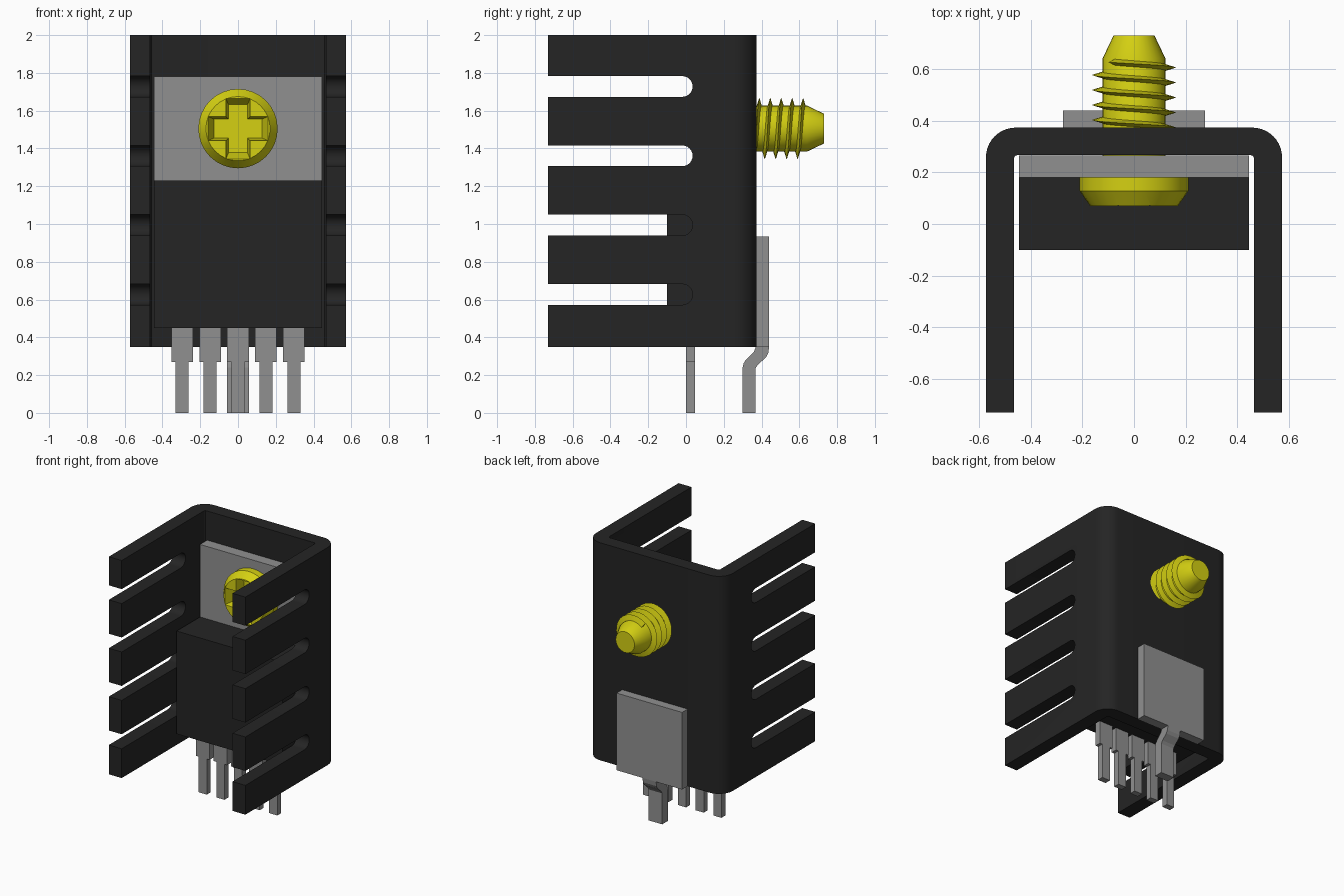
import bpy, bmesh
from math import sin, cos, pi, radians

if "Cube" in bpy.data.objects:
    bpy.data.objects.remove(bpy.data.objects["Cube"])


def material(name, rgb):
    m = bpy.data.materials.new(name)
    m.use_nodes = True
    m.diffuse_color = (*rgb, 1)
    m.node_tree.nodes["Principled BSDF"].inputs["Base Color"].default_value = (*rgb, 1)
    return m


BLACK = material("anodised black", (0.018, 0.018, 0.018))
GREY = material("tinned grey", (0.28, 0.28, 0.28))
YELLOW = material("yellow brass", (0.66, 0.63, 0.006))


def finish(name, bm, mat, smooth=False):
    bmesh.ops.recalc_face_normals(bm, faces=bm.faces)
    mesh = bpy.data.meshes.new(name)
    bm.to_mesh(mesh)
    bm.free()
    ob = bpy.data.objects.new(name, mesh)
    bpy.context.collection.objects.link(ob)
    mesh.materials.append(mat)
    if smooth:
        shade(ob)
    return ob


def shade(ob):
    bpy.ops.object.select_all(action='DESELECT')
    ob.select_set(True)
    bpy.context.view_layer.objects.active = ob
    bpy.ops.object.shade_smooth_by_angle(angle=radians(30))


def loft(name, rings, mat, smooth=False):
    """Skin closed rings of equal length and cap both ends."""
    bm = bmesh.new()
    rows = [[bm.verts.new(p) for p in ring] for ring in rings]
    n = len(rows[0])
    for a, b in zip(rows, rows[1:]):
        for i in range(n):
            j = (i + 1) % n
            bm.faces.new((a[i], a[j], b[j], b[i]))
    bm.faces.new(rows[0])
    bm.faces.new(rows[-1])
    return finish(name, bm, mat, smooth)


def prism(name, pts, axis, lo, hi, mat, smooth=False):
    """Extrude a 2D outline along x (y,z points), y (x,z) or z (x,y)."""
    place = {'x': lambda u, v, w: (w, u, v),
             'y': lambda u, v, w: (u, w, v),
             'z': lambda u, v, w: (u, v, w)}[axis]
    return loft(name, [[place(u, v, w) for u, v in pts] for w in (lo, hi)], mat, smooth)


def box(name, x0, x1, y0, y1, z0, z1, mat):
    return prism(name, [(x0, y0), (x1, y0), (x1, y1), (x0, y1)], 'z', z0, z1, mat)


def arc(cx, cy, r, a0, a1, n):
    return [(cx + r * cos(radians(a0 + (a1 - a0) * i / n)),
             cy + r * sin(radians(a0 + (a1 - a0) * i / n))) for i in range(n + 1)]


def cut(ob, cutter):
    mod = ob.modifiers.new("cut", 'BOOLEAN')
    mod.operation = 'DIFFERENCE'
    mod.solver = 'EXACT'
    mod.object = cutter
    bpy.context.view_layer.objects.active = ob
    bpy.ops.object.modifier_apply(modifier=mod.name)
    bpy.data.objects.remove(cutter)


# U-shaped heatsink with rounded back corners
outline = [(0.573, -0.73)] + arc(0.458, 0.258, 0.115, 0, 90, 10)
outline += arc(-0.458, 0.258, 0.115, 90, 180, 10) + [(-0.573, -0.73), (-0.465, -0.73)]
outline += arc(-0.45, 0.252, 0.015, 180, 90, 3) + arc(0.45, 0.252, 0.015, 90, 0, 3)
outline += [(0.465, -0.73)]
heatsink = prism("heatsink", outline, 'z', 0.35, 2.0, BLACK)

# Round-ended slots that separate the fingers
for i in range(4):
    z = 0.627 + 0.367 * i
    slot = [(-0.9, z - 0.055)] + arc(-0.02, z, 0.055, -90, 90, 12) + [(-0.9, z + 0.055)]
    cut(heatsink, prism("slot_cutter", slot, 'x', -0.8, 0.8, BLACK))
shade(heatsink)

# Component: moulded body and metal mounting tab
box("component_body", -0.445, 0.445, -0.10, 0.265, 0.45, 1.23, BLACK)
box("mounting_tab", -0.445, 0.445, 0.18, 0.265, 1.23, 1.78, GREY)

# Five stepped pins
for i in range(5):
    x = 0.148 * (i - 2)
    pin = [(-0.034, 0), (0.034, 0), (0.034, 0.27), (0.057, 0.27),
           (0.057, 0.46), (-0.057, 0.46), (-0.057, 0.27), (-0.034, 0.27)]
    prism(f"pin_{i + 1}", [(x + u, v) for u, v in pin], 'y', 0.0, 0.047, GREY)

# Solder plate on the back with its cranked lead
box("solder_plate", -0.275, 0.275, 0.37, 0.44, 0.35, 0.935, GREY)
lead = [(0.30, 0), (0.30, 0.24), (0.305, 0.262), (0.316, 0.28), (0.36, 0.325), (0.37, 0.35),
        (0.44, 0.35), (0.435, 0.315), (0.422, 0.292), (0.38, 0.255), (0.367, 0.235), (0.367, 0)]
prism("solder_lead", lead, 'x', -0.057, 0.057, GREY)

# Screw: turned head and shaft along y
ZS = 1.505


def turned(name, profile, n=32):
    rings = [[(r * sin(2 * pi * i / n), y, ZS + r * cos(2 * pi * i / n)) for i in range(n)]
             for r, y in profile]
    return loft(name, rings, YELLOW)


head = turned("screw_head", [(0.17, 0.07), (0.21, 0.127), (0.21, 0.18)])
shaft = turned("screw_shaft", [(0.122, 0.17), (0.122, 0.64), (0.079, 0.73)])


# Tapered cross recess in the head
def cross(a, b, y):
    pts = [(a, -b), (a, b), (b, b), (b, a), (-b, a), (-b, b),
           (-a, b), (-a, -b), (-b, -b), (-b, -a), (b, -a), (b, -b)]
    return [(u, y, ZS + v) for u, v in pts]


cut(head, loft("recess_cutter", [cross(0.164, 0.066, 0.06), cross(0.127, 0.05, 0.145)], YELLOW))
shade(head)
shade(shaft)

# Helical thread with a triangular section
STEPS, TURNS, PITCH = 28, 4.5, 0.058
rings = []
for k in range(int(STEPS * TURNS) + 1):
    a = -0.65 + 2 * pi * k / STEPS
    y = 0.62 - PITCH * a / (2 * pi)
    rings.append([(r * sin(a), y + d, ZS + r * cos(a))
                  for r, d in ((0.115, -0.014), (0.162, 0), (0.115, 0.014))])
loft("screw_thread", rings, YELLOW, smooth=True)
